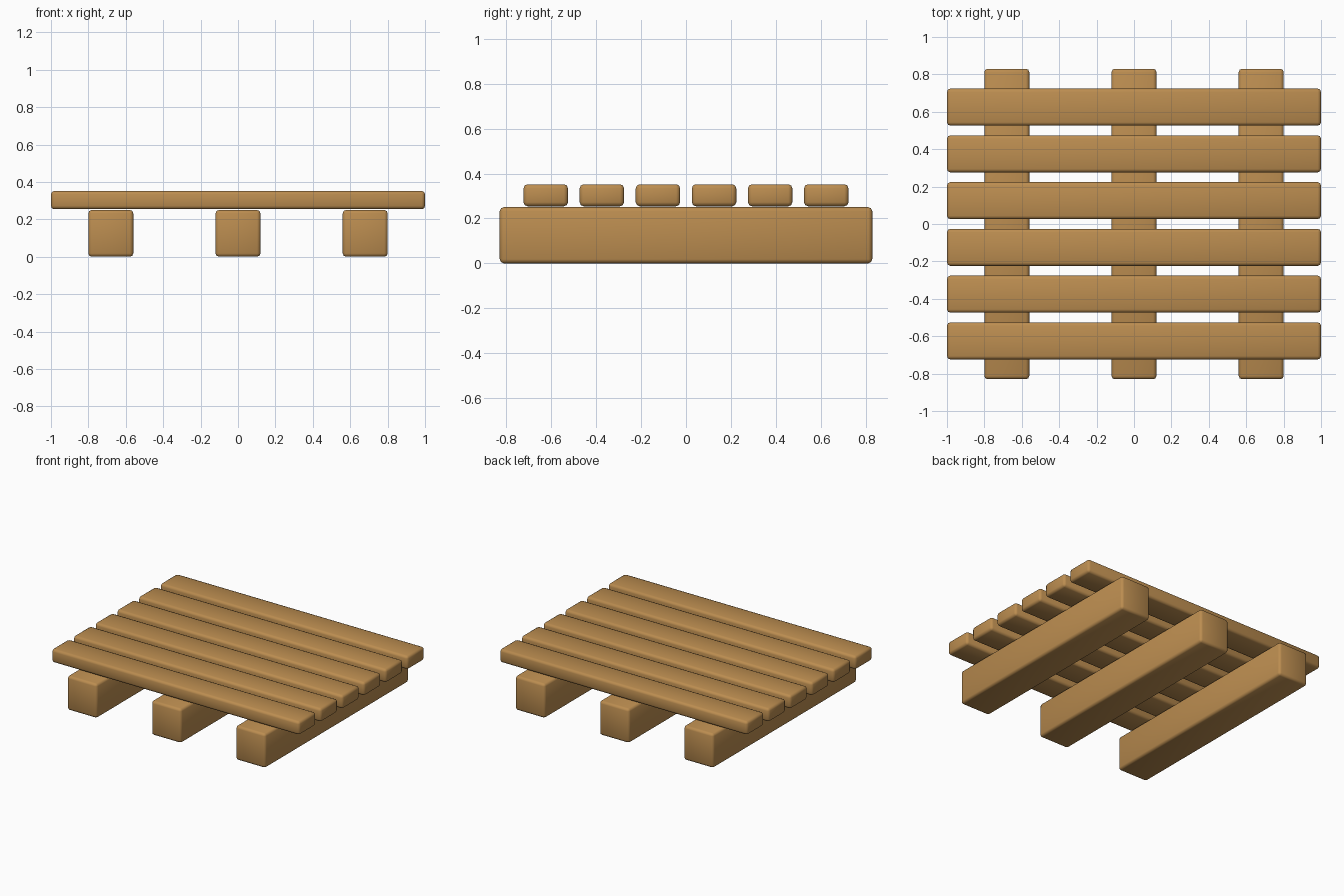
import bpy

cube = bpy.data.objects.get("Cube")
if cube:
    bpy.data.objects.remove(cube, do_unlink=True)

# One plain wood colour
wood = bpy.data.materials.new("wood")
wood.use_nodes = True
colour = (0.5, 0.266, 0.08, 1)
wood.diffuse_color = colour
bsdf = next(n for n in wood.node_tree.nodes if n.type == 'BSDF_PRINCIPLED')
bsdf.inputs["Base Color"].default_value = colour
bsdf.inputs["Roughness"].default_value = 0.8


def plank(name, centre, size):
    """A smooth-shaded timber with softly rounded edges."""
    bpy.ops.mesh.primitive_cube_add(size=1, location=centre)
    obj = bpy.context.object
    obj.name = obj.data.name = name
    obj.scale = size
    bpy.ops.object.transform_apply(location=False, rotation=False, scale=True)
    obj.data.materials.append(wood)
    bevel = obj.modifiers.new("rounded_edges", 'BEVEL')
    bevel.width = 0.018
    bevel.segments = 2
    bevel.limit_method = 'NONE'
    bpy.ops.object.shade_smooth()
    return obj


# Three heavy runners from front to back
runner_height = 0.25
for side, x in (("right", -0.68), ("middle", 0), ("left", 0.68)):
    plank(f"{side}_runner", (x, 0, runner_height / 2), (0.24, 1.66, runner_height))

# Six deck slats across the runners
slat_bottom, slat_top, pitch, count = 0.254, 0.352, 0.25, 6
for i in range(count):
    y = (i - (count - 1) / 2) * pitch
    plank(f"deck_slat_{i + 1}", (0, y, (slat_bottom + slat_top) / 2),
          (2, 0.198, slat_top - slat_bottom))
